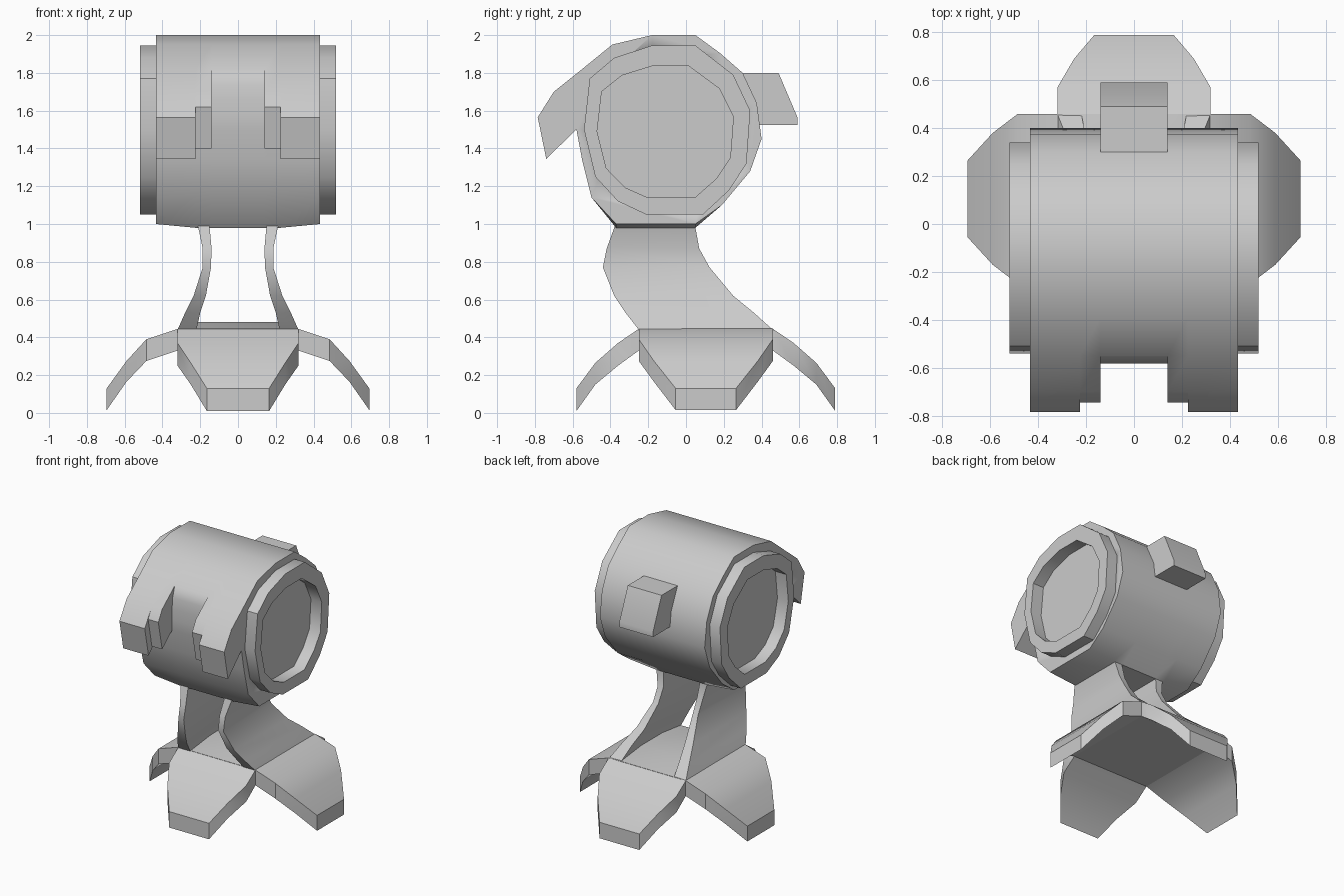
import bpy, bmesh, math

old = bpy.data.objects.get("Cube")
if old:
    bpy.data.objects.remove(old)

grey = bpy.data.materials.new("plain_grey")
grey.use_nodes = True
grey.diffuse_color = (0.6, 0.6, 0.6, 1)
grey.node_tree.nodes["Principled BSDF"].inputs["Base Color"].default_value = (0.6, 0.6, 0.6, 1)


def loft(name, rings, smooth=35):
    """Skin a list of equal-length point loops and close both ends."""
    bm = bmesh.new()
    loops = [[bm.verts.new(p) for p in ring] for ring in rings]
    n = len(loops[0])
    for a, b in zip(loops, loops[1:]):
        for i in range(n):
            j = (i + 1) % n
            bm.faces.new((a[i], a[j], b[j], b[i]))
    bm.faces.new(loops[0])
    bm.faces.new(loops[-1])
    bmesh.ops.remove_doubles(bm, verts=bm.verts, dist=0.0005)
    bmesh.ops.recalc_face_normals(bm, faces=bm.faces)
    mesh = bpy.data.meshes.new(name)
    bm.to_mesh(mesh)
    bm.free()
    mesh.materials.append(grey)
    ob = bpy.data.objects.new(name, mesh)
    bpy.context.collection.objects.link(ob)
    bpy.ops.object.select_all(action='DESELECT')
    ob.select_set(True)
    bpy.context.view_layer.objects.active = ob
    bpy.ops.object.shade_smooth_by_angle(angle=math.radians(smooth))
    return ob


def at_x(x, outline):
    return [(x, y, z) for y, z in outline]


# Barrel-shaped head along x; its front wall swells into stepped hooks on both sides
shell = [(-.39, 1.95), (-.18, 2), (.05, 2), (.18, 1.905), (.30, 1.80), (.375, 1.64), (.40, 1.45),
         (.34, 1.28), (.19, 1.10), (.05, 1), (-.37, 1), (-.50, 1.14), (-.55, 1.34), (-.58, 1.5)]
belly = [(y, z - .02 if z < 1.05 else z) for y, z in shell]
outer_hook = [(-.74, 1.345), (-.785, 1.565), (-.70, 1.70), (-.55, 1.82)]
inner_hook = [(-.70, 1.40), (-.745, 1.62), (-.70, 1.70), (-.55, 1.82)]
plain_wall = [(-.583, 1.58), (-.582, 1.66), (-.575, 1.74), (-.55, 1.82)]
steps = [(.435, shell + outer_hook), (.225, belly + outer_hook), (.225, belly + inner_hook),
         (.14, belly + inner_hook), (.14, belly + plain_wall)]
barrel = loft("barrel", [at_x(-x, o) for x, o in steps] + [at_x(x, o) for x, o in reversed(steps)], 40)

# Bracket box on the back
box = [(.25, 1.80), (.49, 1.80), (.59, 1.565), (.59, 1.525), (.25, 1.525)]
loft("back_box", [at_x(-.14, box), at_x(.14, box)])

cap = [(-.18, 1.945), (.05, 1.945), (.25, 1.79), (.34, 1.60), (.32, 1.32), (.23, 1.18),
       (.09, 1.05), (-.21, 1.05), (-.36, 1.12), (-.48, 1.25), (-.54, 1.50), (-.51, 1.77), (-.38, 1.88)]
recess = [(-.11 + (y + .1) * .82, 1.49 + (z - 1.5) * .78) for y, z in cap]
socket = [((a + c) / 2, (b + d) / 2) for (a, b), (c, d) in zip(cap, recess)]
# Leg sections from top to bottom: z, front y, back y, inner x, outer x
leg = [(1.02, -.37, .05, .16, .22), (.98, -.38, .05, .15, .21), (.87, -.42, .07, .14, .187),
       (.77, -.44, .125, .143, .187), (.62, -.38, .25, .17, .235), (.53, -.32, .36, .2, .28),
       (.44, -.25, .46, .22, .32)]

for side, s in (("left", 1), ("right", -1)):
    # Hollow the barrel end so the cap can be dished
    cutter = loft("cutter", [at_x(s * .40, socket), at_x(s * .6, socket)])
    cut = barrel.modifiers.new("socket", 'BOOLEAN')
    cut.operation = 'DIFFERENCE'
    cut.object = cutter
    bpy.context.view_layer.objects.active = barrel
    bpy.ops.object.modifier_apply(modifier=cut.name)
    bpy.data.objects.remove(cutter)
    loft(side + "_cap", [at_x(s * .43, cap), at_x(s * .52, cap),
                         at_x(s * .52, recess), at_x(s * .41, recess)], 42)
    loft(side + "_leg", [[(s * i, f, z), (s * o, f, z), (s * o, b, z), (s * i, b, z)]
                         for z, f, b, i, o in leg])

# Base hub with a gently raised crown
loft("hub", [[(-.32, y, .33), (-.32, y, .445), (-.22, y, c), (.22, y, c), (.32, y, .445), (.32, y, .33)]
             for y, c in ((-.25, .447), (-.02, .48), (.23, .48), (.46, .447))])

# Four feet: distance from hub centre, half width, top z, bottom z
side_foot = [(.32, .355, .445, .33), (.485, .355, .39, .275), (.59, .275, .275, .165), (.695, .16, .13, .015)]
long_foot = [(.355, .32, .445, .33), (.465, .32, .37, .25), (.585, .25, .265, .15), (.685, .165, .13, .01)]
for name, foot, dx, dy in (("left_foot", side_foot, 1, 0), ("right_foot", side_foot, -1, 0),
                           ("back_foot", long_foot, 0, 1), ("front_foot", long_foot, 0, -1)):
    loft(name, [[(dx * r + dy * w * k, .105 + dy * r + dx * w * k, z)
                 for k, z in ((-1, t), (1, t), (1, b), (-1, b))]
                for r, w, t, b in foot])
